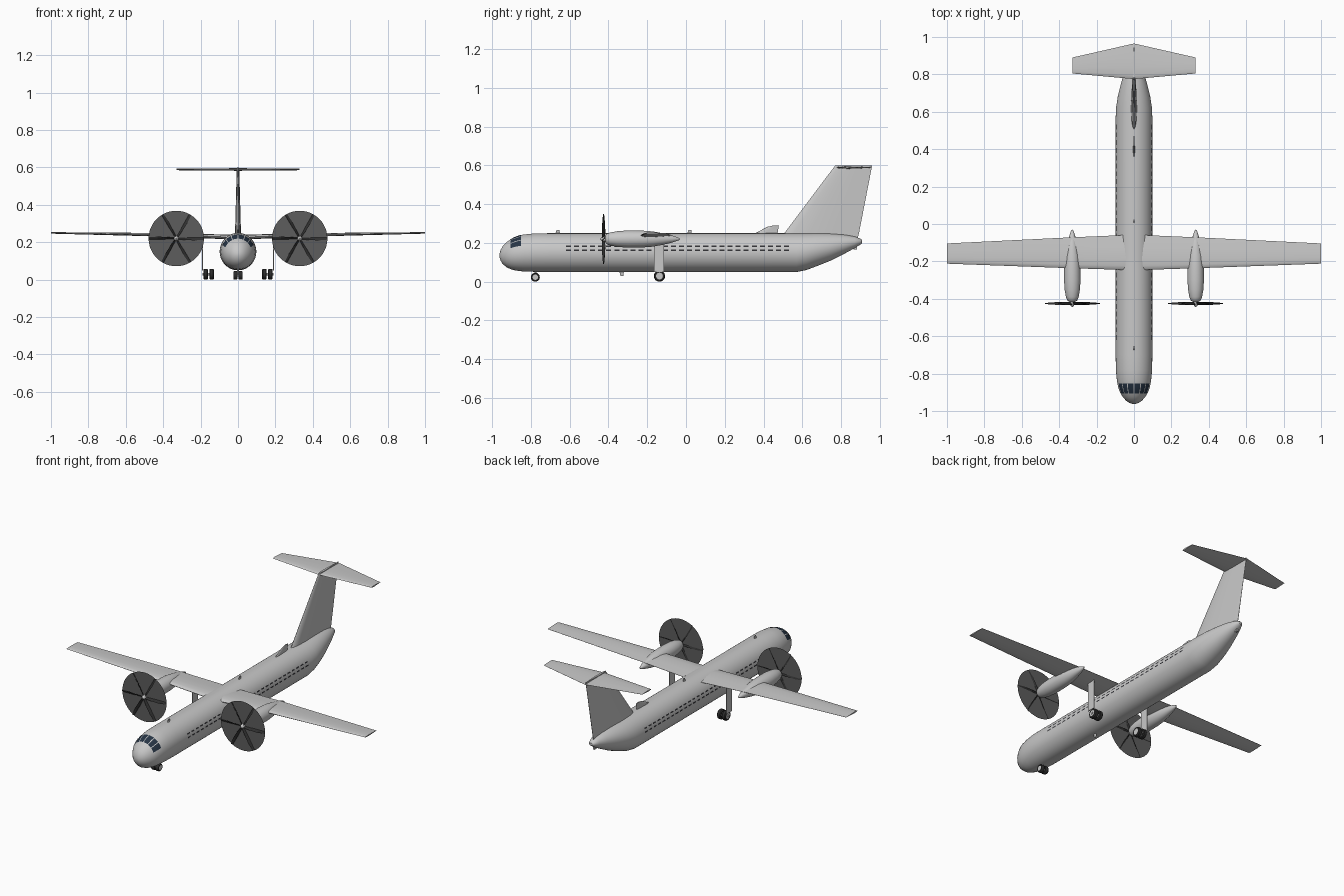
import bpy, bmesh
from math import sin, cos, tau, radians
from mathutils import Vector, Matrix

if "Cube" in bpy.data.objects:
    bpy.data.objects.remove(bpy.data.objects["Cube"])


def material(name, r, g, b):
    m = bpy.data.materials.new(name)
    m.use_nodes = True
    m.diffuse_color = (r, g, b, 1)
    node = m.node_tree.nodes["Principled BSDF"]
    node.inputs["Base Color"].default_value = (r, g, b, 1)
    node.inputs["Roughness"].default_value = 0.6
    return m


PAINT = material("light_grey_paint", 0.58, 0.58, 0.58)
GLASS = material("navy_glass", 0.02, 0.035, 0.06)
CABIN = material("dark_cabin_glass", 0.03, 0.03, 0.035)
BLUR = material("propeller_disc_grey", 0.11, 0.11, 0.11)
BLADE = material("blade_black", 0.03, 0.03, 0.03)
TYRE = material("tyre_black", 0.025, 0.025, 0.025)


def finish(name, bm, mats, smooth=40, recalc=True):
    if recalc:
        bmesh.ops.recalc_face_normals(bm, faces=bm.faces)
    me = bpy.data.meshes.new(name)
    bm.to_mesh(me)
    bm.free()
    for m in mats:
        me.materials.append(m)
    ob = bpy.data.objects.new(name, me)
    bpy.context.collection.objects.link(ob)
    if smooth:
        bpy.ops.object.select_all(action='DESELECT')
        bpy.context.view_layer.objects.active = ob
        ob.select_set(True)
        bpy.ops.object.shade_smooth_by_angle(angle=radians(smooth))
    return ob


def add_loft(bm, rings):
    """Skin a row of equal rings and cap both ends."""
    rows = [[bm.verts.new(p) for p in ring] for ring in rings]
    for a, b in zip(rows, rows[1:]):
        for i in range(len(a)):
            j = (i + 1) % len(a)
            bm.faces.new((a[i], a[j], b[j], b[i]))
    bm.faces.new(rows[0])
    bm.faces.new(rows[-1])


def loft(name, rings, mats=(PAINT,), smooth=40):
    bm = bmesh.new()
    add_loft(bm, rings)
    return finish(name, bm, mats, smooth)


def lathe(name, centre, axis, profile, mats=(PAINT,), n=32):
    """Turn (offset, radius) pairs round the x, y or z axis."""
    d = Vector([float(axis == k) for k in "xyz"])
    u = Vector((0, 0, 1)) if axis != "z" else Vector((1, 0, 0))
    v = d.cross(u)
    c = Vector(centre)
    rings = [[c + d * o + r * (u * cos(tau * i / n) + v * sin(tau * i / n))
              for i in range(n)] for o, r in profile]
    return loft(name, rings, mats)


FOIL = [(0, 0), (.03, .45), (.12, .8), (.32, 1), (.65, .65), (1, .06)]
FOIL += [(t, -h) for t, h in FOIL[:0:-1]]


def foil(name, sections, side):
    """Sections are (leading edge point, chord, thickness); side is the thickness direction."""
    s = Vector(side)
    return loft(name, [[Vector(le) + Vector((0, c * t, 0)) + s * (h * th / 2) for t, h in FOIL]
                       for le, c, th in sections], smooth=35)


def box(name, lo, hi, mat=PAINT):
    bm = bmesh.new()
    lo, hi = Vector(lo), Vector(hi)
    bmesh.ops.create_cube(bm, size=1, matrix=Matrix.LocRotScale((lo + hi) / 2, None, hi - lo))
    return finish(name, bm, (mat,), 0)


# Fuselage: stations of y, centre height, half width, half height
STATIONS = [(-.962, .135, .008, .008), (-.956, .136, .026, .028), (-.945, .137, .042, .046),
            (-.925, .139, .060, .065), (-.9, .142, .075, .079), (-.875, .145, .084, .088),
            (-.84, .148, .091, .095), (-.78, .15, .097, .099), (-.7, .15, .098, .1),
            (.57, .15, .098, .1), (.62, .155, .096, .095), (.68, .166, .087, .084),
            (.75, .179, .070, .069), (.82, .194, .050, .048), (.87, .203, .032, .030),
            (.9, .207, .020, .015), (.908, .207, .010, .008)]


def skin(y, a, lift=0.0):
    for p, q in zip(STATIONS, STATIONS[1:]):
        if y <= q[0]:
            break
    t = (y - p[0]) / (q[0] - p[0])
    zc, rx, rz = (p[k] + t * (q[k] - p[k]) for k in (1, 2, 3))
    return Vector(((rx + lift) * sin(a), y, zc + (rz + lift) * cos(a)))


loft("fuselage", [[skin(s[0], tau * i / 64) for i in range(64)] for s in STATIONS])


def add_patch(bm, y0, y1, a0, a1, n=3):
    """A thin pane lying on the fuselage skin."""
    grid = [[bm.verts.new(skin(y0 + (y1 - y0) * i / n, radians(a0 + (a1 - a0) * j / n), .0015))
             for j in range(n + 1)] for i in range(n + 1)]
    for i in range(n):
        for j in range(n):
            bm.faces.new((grid[i][j], grid[i][j + 1], grid[i + 1][j + 1], grid[i + 1][j]))


# Cockpit panes
bm = bmesh.new()
for a0, a1 in ((1.5, 22), (25, 43), (46, 66)):
    add_patch(bm, -.905, -.852, a0, a1)
    add_patch(bm, -.905, -.852, -a1, -a0)
finish("cockpit_windows", bm, (GLASS,), 40, False)

# Cabin windows in two fine rows
bm = bmesh.new()
for k in range(28):
    y = -.62 + k * .0417
    for a in (71, 83):
        for s in (-1, 1):
            add_patch(bm, y, y + .026, s * a - 2.2, s * a + 2.2, 1)
finish("cabin_windows", bm, (CABIN,), 0, False)

# Wing, tailplane and fin
wing = [(0, .226, -.247, .19, .026), (.35, .239, -.236, .164, .02), (1, .25, -.212, .108, .008)]
tail = [(0, .589, .775, .19, .014), (.33, .589, .805, .085, .008)]
for name, half in (("wing", wing), ("tailplane", tail)):
    full = [(-x, *r) for x, *r in half[:0:-1]] + half
    foil(name, [((x, y, z), c, t) for x, z, y, c, t in full], (0, 0, 1))
foil("fin", [((0, .46, .2), .42, .036), ((0, .507, .25), .385, .032),
             ((0, .77, .6), .19, .013)], (1, 0, 0))
foil("dorsal_fin", [((0, .35, .24), .13, .01), ((0, .36, .252), .113, .009),
                    ((0, .42, .283), .057, .007), ((0, .445, .289), .034, .006)], (1, 0, 0))

# Small aerials and tail bumper
for name, y, z, tip in (("front_aerial", -.675, .245, .267), ("middle_aerial", .005, .245, .267),
                        ("belly_aerial", -.345, .055, .03)):
    foil(name, [((0, y, z), .025, .008), ((0, y + .008, tip), .014, .005)], (1, 0, 0))
box("tail_bumper", (-.006, .865, .165), (.006, .882, .2))


def wheel(name, x, y, r, w):
    ob = lathe(name, (x, y, r), "x", [(-w, .6 * r), (-w, .85 * r), (-.6 * w, r),
                                      (.6 * w, r), (w, .85 * r), (w, .6 * r)], (TYRE, PAINT), 24)
    for f in ob.data.polygons:
        f.material_index = int(len(f.vertices) > 4)  # hub caps


def propeller(name, x, y, z):
    bm = bmesh.new()
    for k in range(6):
        turn = Matrix.Rotation(tau * k / 6, 3, 'Y')
        rings = []
        for r, w, pitch in ((.006, .009, 60), (.05, .012, 48), (.1, .012, 32), (.147, .007, 22)):
            chord = Vector((0, sin(radians(pitch)), cos(radians(pitch)))) * w
            thick = Vector((0, cos(radians(pitch)), -sin(radians(pitch)))) * .0018
            rings.append([Vector((x, y, z)) + turn @ (Vector((r, 0, 0)) + o)
                          for o in (chord, thick, -chord, -thick)])
        add_loft(bm, rings)
    finish(name, bm, (BLADE,), 0)


# Engines and main landing gear on both sides
for label, s in (("left", 1), ("right", -1)):
    x = .33 * s
    lathe(label + "_nacelle", (x, 0, .22), "y",
          [(-.415, .018), (-.408, .027), (-.39, .034), (-.35, .041), (-.3, .044), (-.22, .043),
           (-.17, .039), (-.12, .030), (-.07, .018), (-.04, .008), (-.03, .002)])
    lathe(label + "_spinner", (x, 0, .22), "y",
          [(-.443, .002), (-.438, .008), (-.428, .013), (-.41, .017)], n=20)
    propeller(label + "_propeller_blades", x, -.425, .22)
    bm = bmesh.new()
    bmesh.ops.create_circle(bm, cap_ends=True, segments=48, radius=.148,
                            matrix=Matrix.Translation((x, -.423, .22))
                            @ Matrix.Rotation(radians(90), 4, 'X'))
    finish(label + "_propeller_disc", bm, (BLUR,), 0, False)

    a, b = sorted((.188 * s, .192 * s))
    box(label + "_gear_leg_door", (a, -.165, .05), (b, -.113, .235))
    lathe(label + "_main_axle", (.16 * s, -.137, .029), "x", [(-.03, .007), (.03, .007)], n=12)
    for part, wx in (("inner", .141), ("outer", .173)):
        wheel(f"{label}_{part}_main_wheel", wx * s, -.137, .029, .0125)
    wheel(label + "_nose_wheel", .014 * s, -.777, .023, .011)

# Nose leg
lathe("nose_leg", (0, -.777, .023), "z", [(-.006, .005), (.035, .005)], n=12)
lathe("nose_axle", (0, -.777, .023), "x", [(-.014, .005), (.014, .005)], n=12)
